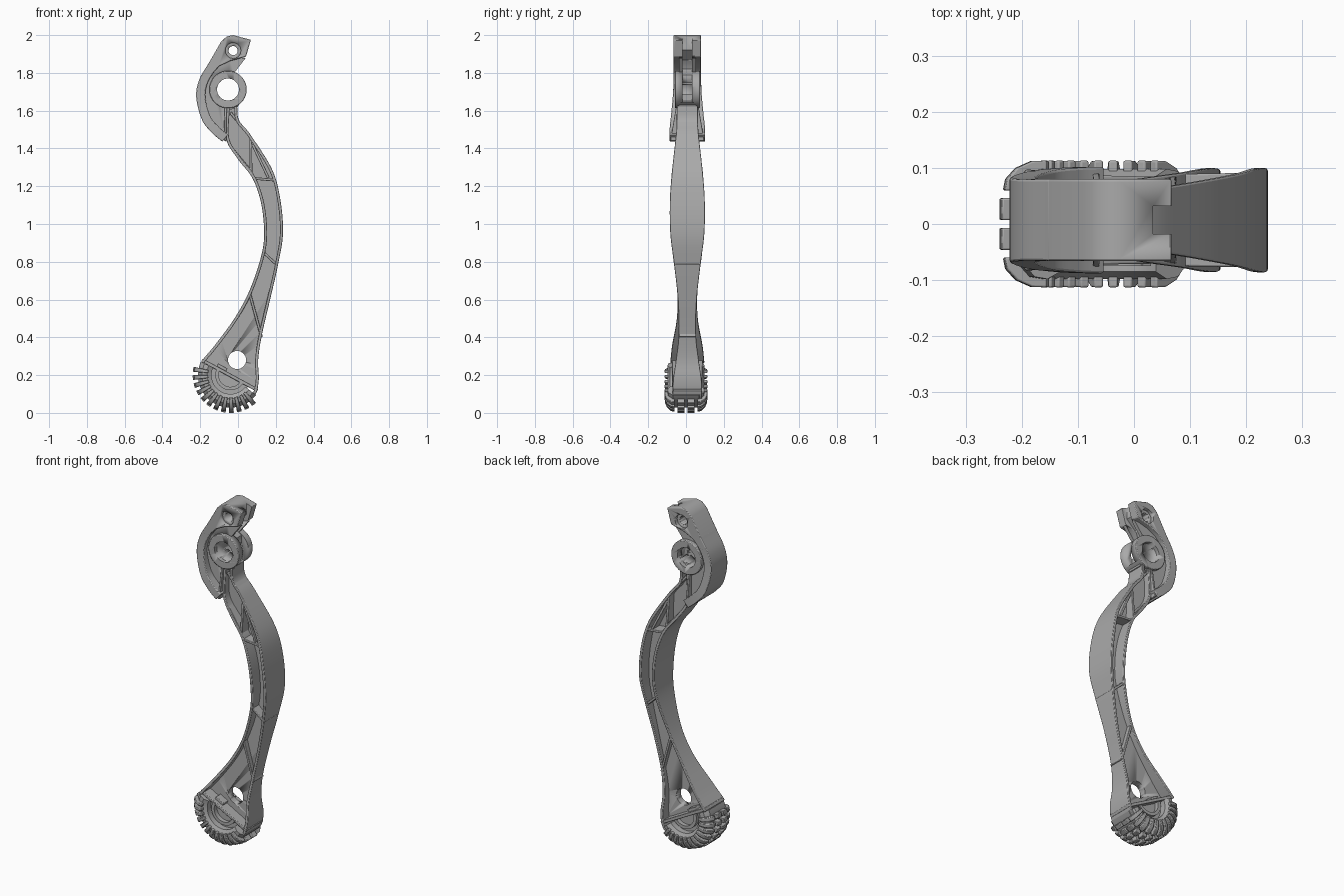
import bpy, bmesh, math
from mathutils import Vector

if "Cube" in bpy.data.objects:
    bpy.data.objects.remove(bpy.data.objects["Cube"])

OFF = 0.007            # the beam sits slightly behind the tread centre
HUB = (-0.053, 1.712)
FOOT = (-0.04, 0.2)

grey = bpy.data.materials.new("satin_grey")
grey.use_nodes = True
grey.diffuse_color = (0.4, 0.4, 0.4, 1)
grey.node_tree.nodes["Principled BSDF"].inputs["Base Color"].default_value = (0.4, 0.4, 0.4, 1)


def finish(name, bm, bevel=0.0):
    bmesh.ops.recalc_face_normals(bm, faces=bm.faces)
    me = bpy.data.meshes.new(name)
    bm.to_mesh(me)
    bm.free()
    me.materials.append(grey)
    ob = bpy.data.objects.new(name, me)
    bpy.context.collection.objects.link(ob)
    if bevel:
        mod = ob.modifiers.new("soft_edges", 'BEVEL')
        mod.width, mod.segments, mod.angle_limit = bevel, 2, math.radians(40)
    bpy.ops.object.select_all(action='DESELECT')
    ob.select_set(True)
    bpy.context.view_layer.objects.active = ob
    bpy.ops.object.shade_smooth_by_angle(angle=math.radians(32))
    return ob


def smooth(pts, n=8):
    """Catmull-Rom curve through the points."""
    p = [Vector(q) for q in pts]
    p = [2 * p[0] - p[1]] + p + [2 * p[-1] - p[-2]]
    out = []
    for a, b, c, d in zip(p, p[1:], p[2:], p[3:]):
        for k in range(n):
            t = k / n
            out.append(0.5 * (2 * b + (c - a) * t + (2 * a - 5 * b + 4 * c - d) * t * t
                              + (3 * b - a - 3 * c + d) * t ** 3))
    return out + [p[-2]]


def loft(name, rings, bevel=0.0):
    bm = bmesh.new()
    rows = [[bm.verts.new(v) for v in r] for r in rings]
    n = len(rows[0])
    for r, s in zip(rows, rows[1:]):
        for i in range(n):
            bm.faces.new((r[i], r[(i + 1) % n], s[(i + 1) % n], s[i]))
    bm.faces.new(rows[0])
    bm.faces.new(rows[-1][::-1])
    return finish(name, bm, bevel)


def strip(name, path, thick, bevel=0.003):
    """Band along (x, z, half width); thickness grows to the left of travel."""
    rings = []
    for i, p in enumerate(path):
        d = path[min(i + 1, len(path) - 1)] - path[max(i - 1, 0)]
        nrm = Vector((-d.y, d.x)).normalized() * thick
        w, x, z = p.z, p.x + nrm.x, p.y + nrm.y
        rings.append([(p.x, OFF - w, p.y), (p.x, OFF + w, p.y), (x, OFF + w, z), (x, OFF - w, z)])
    return loft(name, rings, bevel)


def plate(name, outline, w, bevel=0.0):
    rings = [[(p[0], OFF + s * w, p[1]) for p in outline] for s in (-1, 1)]
    return loft(name, rings, bevel)


def circle(c, r, n=40):
    return [(c[0] + r * math.cos(2 * math.pi * i / n), c[1] + r * math.sin(2 * math.pi * i / n))
            for i in range(n)]


def cut(ob, cutters):
    for c in cutters:
        c.hide_render = True
        mod = ob.modifiers.new("cut", 'BOOLEAN')
        mod.operation, mod.object, mod.solver = 'DIFFERENCE', c, 'EXACT'
    dg = bpy.context.evaluated_depsgraph_get()
    me = bpy.data.meshes.new_from_object(ob.evaluated_get(dg))
    ob.modifiers.clear()
    ob.data = me


# Curved beam: two flanges
right = smooth([(-0.005, 1.63, .055), (0.005, 1.55, .056), (0.065, 1.474, .06), (0.18, 1.29, .08),
                (0.224, 1.13, .092), (0.238, 0.95, .09), (0.212, 0.785, .07), (0.17, 0.6, .05),
                (0.127, 0.415, .046), (0.107, 0.283, .06), (0.11, 0.177, .075), (0.095, 0.1, .078),
                (0.06, 0.06, .075)])
left = smooth([(-0.06, 1.62, .055), (-0.062, 1.45, .06), (0, 1.343, .073), (0.075, 1.245, .084),
               (0.12, 1.12, .092), (0.138, 0.97, .09), (0.125, 0.84, .077), (0.063, 0.653, .054),
               (-0.016, 0.505, .055), (-0.12, 0.362, .08), (-0.196, 0.272, .09)])
strip("right_flange", right, -0.016)
strip("left_flange", left, 0.016)

# Thin web with ankle hole
edge = [p for p in right if p.y > 0.13]
web = plate("beam_web", [(p.x - 0.005, p.y) for p in edge]
            + [(p.x + 0.005, p.y) for p in reversed(left)], 0.02)
ankle = plate("ankle_cutter", circle((-0.005, 0.28), 0.048), 0.3)
cut(web, [ankle])


def rib(name, a, b, wa, wb):
    strip(name, [Vector((*a, wa)), Vector((*b, wb))], 0.014)


# Diagonal stiffening ribs
rib("neck_rib", (-0.045, 1.585), (0.05, 1.47), .05, .058)
rib("upper_rib", (0.06, 1.46), (0.062, 1.27), .058, .078)
rib("upper_slant_rib", (0.07, 1.42), (0.155, 1.24), .058, .078)
rib("lower_slant_rib", (-0.04, 1.40), (0.06, 1.28), .056, .076)
rib("cross_rib", (0.08, 1.235), (0.195, 1.225), .082, .084)
rib("middle_rib", (0.13, 0.845), (0.205, 0.775), .072, .064)
rib("long_rib", (0.055, 0.63), (0.118, 0.40), .048, .044)

# Head: solid top, wide crescent guard, recessed web
hole = plate("pin_cutter", circle((-0.026, 1.918), 0.024), 0.3)
sinks = []
for s in (-1, 1):
    c = plate("sink_cutter", circle((-0.026, 1.918), 0.041), 0.02)
    c.location.y = s * 0.073
    sinks.append(c)
bore = plate("bore_cutter", circle(HUB, 0.058), 0.3)
slot = plate("slot_cutter", [(0.038, 2.1), (0.032, 1.92), (-0.03, 1.86), (-0.045, 1.82), (0.0, 1.79),
                             (0.0, 1.65), (0.1, 1.62), (0.2, 2.1)], 0.025)
bpy.context.view_layer.update()
top = plate("head_block", [(0.068, 1.975), (-0.025, 2.0), (-0.06, 1.993), (-0.09, 1.965), (-0.19, 1.79),
                           (-0.14, 1.79), (-0.1, 1.835), (-0.045, 1.862), (0.042, 1.885)], 0.073, 0.004)
cut(top, [hole, slot] + sinks)

guard = smooth([(-0.15, 1.86, .073), (-0.205, 1.765, .073), (-0.221, 1.67, .077), (-0.19, 1.55, .087),
                (-0.135, 1.48, .093), (-0.083, 1.436, .095)])
strip("crescent_guard", guard, 0.048, 0.004)
inner = [(p.x + 0.02, p.y) for p in guard]
hweb = plate("head_web", [(0.042, 1.88), (-0.045, 1.87)] + inner
             + [(-0.055, 1.45), (-0.05, 1.6), (0.0, 1.62), (0.02, 1.7), (-0.02, 1.8)], 0.045)
cut(hweb, [bore, slot])
strip("guard_end", [Vector((-0.062, 1.44, .09)), Vector((-0.06, 1.62, .06))], 0.012)

# Pivot hub, forked on its right side
hub = plate("pivot_hub", circle(HUB, 0.099, 56), 0.066, 0.004)
cut(hub, [bore, slot])

for c in [ankle, hole, bore, slot] + sinks:
    bpy.data.objects.remove(c)


# Foot: curved tyre, inner ring, web and sole plate
def arc(name, profile, a0, a1, bevel=0.0, steps=32):
    rings = []
    for i in range(steps + 1):
        a = math.radians(a0 + (a1 - a0) * i / steps)
        rings.append([(FOOT[0] + r * math.cos(a), y, FOOT[1] + r * math.sin(a)) for y, r in profile])
    return loft(name, rings, bevel)


def band(y, r0, r1):
    return [(-y, r0), (-y, r1), (y, r1), (y, r0)]


arc("tyre_body", [(-.085, .1), (-.098, .125), (-.094, .15), (-.07, .172),
                  (.07, .172), (.094, .15), (.098, .125), (.085, .1)], 156, 322)
arc("foot_ring", band(0.075, 0.062, 0.08), 151, 331)
arc("foot_web", band(0.05, 0.005, 0.11), 151, 331)
strip("sole_plate", [Vector((-0.195, 0.272, .082)), Vector((0.1, 0.112, .076))], 0.018)
plate("foot_block", [(-0.12, 0.235), (-0.07, 0.205), (-0.055, 0.235), (-0.105, 0.262)], 0.06, 0.003)

# Tread lugs: two middle rows and wrapped shoulder lugs
LUGS = 12
shoulder = [(.06, .15), (.06, .194), (.08, .19), (.1, .172), (.112, .145), (.113, .118), (.09, .118)]
for i in range(LUGS):
    a = 171 + (309 - 171) * i / (LUGS - 1)
    for s, side in ((-1, "front"), (1, "back")):
        arc(f"{side}_shoulder_lug_{i + 1}", [(s * y, r) for y, r in shoulder],
            a - 3.8, a + 3.8, 0.003, 2)
        arc(f"{side}_middle_lug_{i + 1}", [(s * .007, .165), (s * .007, .2), (s * .046, .2), (s * .046, .165)],
            a - 3.8, a + 3.8, 0.003, 2)
